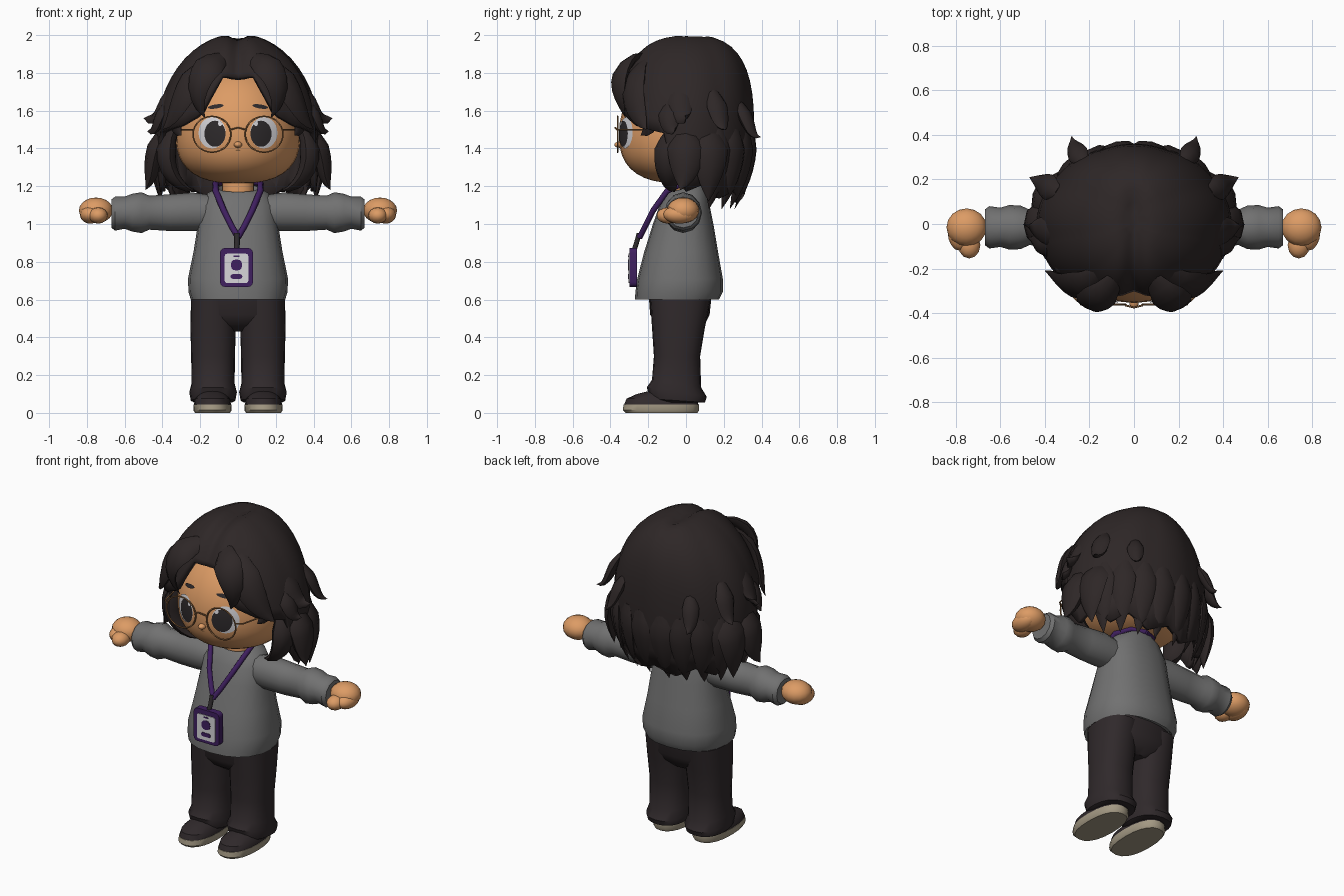
import bpy, bmesh, math
from math import sin, cos, pi, radians, exp
from mathutils import Vector
from mathutils.geometry import interpolate_bezier

cube = bpy.data.objects.get("Cube")
if cube:
    bpy.data.objects.remove(cube)


def material(name, *rgb):
    m = bpy.data.materials.new(name)
    m.use_nodes = True
    m.diffuse_color = (*rgb, 1)
    m.node_tree.nodes["Principled BSDF"].inputs["Base Color"].default_value = (*rgb, 1)
    return m


skin = material("warm skin", .72, .33, .13)
hair = material("dark brown hair", .027, .02, .02)
grey = material("grey knit", .165, .165, .165)
cloth = material("charcoal trousers", .029, .022, .024)
purple = material("purple", .05, .014, .115)
beige = material("beige sole", .37, .32, .23)
white = material("white", .68, .67, .70)
bronze = material("bronze frame", .27, .13, .05)
iris = material("dark iris", .027, .023, .025)


def finish(name, bm, mat, angle=40):
    bmesh.ops.remove_doubles(bm, verts=bm.verts, dist=.0002)
    bmesh.ops.recalc_face_normals(bm, faces=bm.faces)
    me = bpy.data.meshes.new(name)
    bm.to_mesh(me)
    bm.free()
    me.materials.append(mat)
    for p in me.polygons:
        p.use_smooth = True
    me.set_sharp_from_angle(angle=radians(angle))
    ob = bpy.data.objects.new(name, me)
    bpy.context.collection.objects.link(ob)
    return ob


def loft(name, rings, mat, caps=(True, True), angle=40):
    """Skin a list of closed rings that have equal point counts."""
    bm = bmesh.new()
    rows = [[bm.verts.new(p) for p in r] for r in rings]
    n = len(rows[0])
    for a, b in zip(rows, rows[1:]):
        for i in range(n):
            j = (i + 1) % n
            bm.faces.new((a[i], a[j], b[j], b[i]))
    for cap, row in zip(caps, (rows[0], rows[-1])):
        if cap:
            bm.faces.new(row)
    return finish(name, bm, mat, angle)


def oval(c, u, v, n=20, power=1.0):
    """Ring around c with half axes u and v; power below one squares it off."""
    c, u, v = Vector(c), Vector(u), Vector(v)
    pts = []
    for i in range(n):
        a = 2 * pi * i / n
        x, y = cos(a), sin(a)
        pts.append(c + u * math.copysign(abs(x) ** power, x) + v * math.copysign(abs(y) ** power, y))
    return pts


def level(z, cx, half, front, back, tilt=0, power=.85):
    """Horizontal ring; tilt raises its back."""
    return oval((cx, (front + back) / 2, z), (half, 0, 0), (0, (back - front) / 2, tilt), 20, power)


def ball(name, c, size, mat, segs=16):
    bm = bmesh.new()
    bmesh.ops.create_uvsphere(bm, u_segments=segs, v_segments=segs // 2 + 2, radius=1)
    for v in bm.verts:
        v.co = Vector(c) + v.co * Vector(size)
    return finish(name, bm, mat)


def tube(name, pts, r, mat, cyclic=False):
    cu = bpy.data.curves.new(name, "CURVE")
    cu.dimensions = "3D"
    cu.bevel_depth, cu.bevel_resolution = r, 1
    cu.use_fill_caps = True
    sp = cu.splines.new("POLY")
    sp.points.add(len(pts) - 1)
    for p, co in zip(sp.points, pts):
        p.co = (*co, 1)
    sp.use_cyclic_u = cyclic
    cu.materials.append(mat)
    ob = bpy.data.objects.new(name, cu)
    bpy.context.collection.objects.link(ob)


def box(name, c, size, mat, bevel):
    bm = bmesh.new()
    bmesh.ops.create_cube(bm, size=1)
    for v in bm.verts:
        v.co = Vector(c) + v.co * Vector(size)
    edges = [e for e in bm.edges if abs(e.verts[0].co.y - e.verts[1].co.y) > size[1] / 2]
    bmesh.ops.bevel(bm, geom=edges, offset=bevel, segments=3, affect="EDGES", profile=.5)
    return finish(name, bm, mat)


def lock(name, ctrl, width, depth):
    """Tapered clump of hair along a four-point Bezier."""
    pts = interpolate_bezier(*[Vector(p) for p in ctrl], 9)
    rings = []
    for i, p in enumerate(pts):
        t = i / 8
        tan = (pts[min(i + 1, 8)] - pts[max(i - 1, 0)]).normalized()
        side = tan.cross(Vector((p.x, p.y, .05))).normalized()
        k = min(1, .5 + 2 * t) * (1 - t ** 2.5) + .01
        rings.append(oval(p, side * width * k, side.cross(tan) * depth * k, 8))
    loft(name, rings, hair, angle=50)


# Head: round skull, squarer jaw
HC, HX, HY, HUP, HDOWN = Vector((0, -.02, 1.48)), .33, .335, .36, .265


def girth(z):
    u, p = ((z - HC.z) / HUP, 2) if z > HC.z else ((HC.z - z) / HDOWN, 2.6)
    return max(1 - u ** p, 0) ** (1 / p)


rows = [HC.z + (HUP if a > 0 else HDOWN) * sin(a) for a in (pi * (k / 20 - .5) * .99 for k in range(21))]
loft("head", [oval((0, HC.y, z), (HX * girth(z), 0, 0), (0, HY * girth(z), 0), 32) for z in rows], skin)


def face_y(x, z):
    return HC.y - HY * math.sqrt(max(girth(z) ** 2 - (x / HX) ** 2, 0))


def decal(name, cx, cz, rx, rz, mat, lift, tilt=0):
    """Thin oval patch that follows the face."""
    rings = []
    for k in (1, .75, .5, .25, .01):
        ring = oval((cx, 0, cz), (rx * k, 0, tilt * k), (0, 0, rz * k), 24)
        rings.append([Vector((p.x, face_y(p.x, p.z) - lift, p.z)) for p in ring])
    loft(name, rings, mat, (False, True))


ball("nose", (0, -.35, 1.42), (.022, .03, .017), skin, 12)
loft("neck", [level(z, 0, .085, -.08, .09) for z in (1.1, 1.3)], skin)

# Hair shell: hem height follows the angle from the front
HEM = [(0, 1.79), (14, 1.78), (21, 1.68), (28, 1.58), (45, 1.52), (72, 1.48),
       (79, 1.25), (90, 1.2), (130, 1.16), (180, 1.13)]


def hem(deg):
    for (a, za), (b, zb) in zip(HEM, HEM[1:]):
        if deg <= b:
            return za + (zb - za) * (deg - a) / (b - a)
    return HEM[-1][1]


def hair_point(deg, z):
    u = (z - 1.45) / .55
    a = radians(deg)
    if u > 0:
        p = 2.5 if cos(a) > 0 else 3
        rx = (1 - min(u, 1) ** 2) ** .5
        ry = (1 - min(u, 1) ** p) ** (1 / p)
    else:
        rx, ry = 1 - .2 * u * u, 1 - .5 * u * u
    x = .43 * rx * sin(a)
    y = -(.375 if cos(a) > 0 else .355) * ry * cos(a)
    part = exp(-(x / .045) ** 2) * (1 if y < .1 else .3)
    clump = 1 + .018 * abs(sin(4.5 * a)) - .07 * part * (y < 0)
    return Vector((x * clump, y * clump, z + (.008 - .034 * part) * max(u, 0)))


N, ROWS = 80, 15
rings = []
for r in range(ROWS + 1):
    t = max(r / ROWS, .03)
    ring = []
    for i in range(N):
        deg = i * 360 / N
        fold = min(deg, 360 - deg)
        low = hem(fold) + (.03 * (abs(i % 8 - 4) / 2 - 1) if fold > 79 else 0)
        ring.append(hair_point(deg, 2 - (2 - low) * t * t))
    rings.append(ring)
shell = loft("hair_shell", rings, hair, (True, False), 50)
solid = shell.modifiers.new("thickness", "SOLIDIFY")
solid.thickness, solid.offset = .03, -1

LOCKS = {
    "fringe": ([(.08, -.24, 1.88), (.19, -.39, 1.85), (.26, -.37, 1.69), (.175, -.32, 1.56)], .085, .032),
    "temple_lock": ([(.14, -.22, 1.86), (.3, -.34, 1.74), (.32, -.25, 1.56), (.4, -.21, 1.5)], .09, .035),
    "cheek_lock": ([(.26, -.2, 1.7), (.37, -.22, 1.6), (.33, -.16, 1.5), (.3, -.24, 1.47)], .08, .03),
    "upper_flick": ([(.33, -.04, 1.75), (.42, -.04, 1.6), (.42, -.02, 1.53), (.5, .0, 1.56)], .07, .03),
    "lower_flick": ([(.36, -.08, 1.65), (.44, -.1, 1.55), (.42, -.08, 1.48), (.48, -.06, 1.49)], .06, .03),
    "front_hanging_lock": ([(.34, -.06, 1.5), (.43, -.12, 1.35), (.36, -.1, 1.2), (.22, -.06, 1.17)], .08, .055),
    "side_hanging_lock": ([(.38, 0, 1.5), (.47, .0, 1.36), (.44, 0, 1.25), (.49, -.03, 1.18)], .1, .055),
    "rear_hanging_lock": ([(.36, .12, 1.5), (.44, .14, 1.36), (.42, .12, 1.25), (.41, .12, 1.12)], .1, .045),
    "rear_side_flick": ([(.34, .14, 1.7), (.41, .18, 1.6), (.4, .18, 1.5), (.47, .21, 1.5)], .06, .03),
    "back_flick": ([(.22, .27, 1.65), (.27, .34, 1.55), (.27, .33, 1.46), (.28, .395, 1.46)], .05, .03),
}
for s, tag in ((1, "left"), (-1, "right")):
    for key, (ctrl, w, d) in LOCKS.items():
        lock(f"{tag}_{key}", [(s * x, y, z) for x, y, z in ctrl], w, d)
    # Ragged back hem
    for k, deg in enumerate((118, 136, 153, 170)):
        ctrl = [hair_point(s * deg, z) * f + Vector((0, 0, z * (1 - f)))
                for z, f in ((1.5, .96), (1.36, 1.01), (1.22, 1), (1.08, .94))]
        lock(f"{tag}_back_hem_lock_{k}", ctrl, .08, .03)

    # Eyes, brows and glasses
    decal(f"{tag}_eye_white", s * .137, 1.483, .072, .083, white, .003)
    decal(f"{tag}_iris", s * .122, 1.478, .056, .069, iris, .006)
    decal(f"{tag}_eye_glint", s * .095, 1.532, .011, .013, white, .009)
    decal(f"{tag}_brow", s * .118, 1.622, .042, .011, iris, .005, -s * .006)
    tube(f"{tag}_lens_rim", oval((s * .138, -.362, 1.475), (.1, 0, 0), (0, 0, .095), 28), .0045, bronze, True)
    tube(f"{tag}_temple_arm", [(s * .236, -.36, 1.5), (s * .27, -.33, 1.5), (s * .34, -.04, 1.5)], .0045, bronze)

    # Sleeve with gathered cuff: x, centre z, half height, half depth
    rows = [(.12, 1.06, .09, .08), (.24, 1.065, .102, .09), (.36, 1.06, .097, .085), (.47, 1.06, .09, .08),
            (.51, 1.06, .108, .098), (.56, 1.06, .1, .1), (.6, 1.06, .085, .088), (.65, 1.055, .09, .095),
            (.67, 1.055, .075, .08)]
    loft(f"{tag}_sleeve", [oval((s * x, -.015, z), (0, d, 0), (0, 0, h), 12) for x, z, h, d in rows], grey)

    # Hand: mitten fist and thumb
    ball(f"{tag}_hand", (s * .752, -.015, 1.072), (.09, .085, .068), skin)
    ball(f"{tag}_fingers", (s * .782, -.035, 1.05), (.055, .085, .048), skin)
    ball(f"{tag}_thumb", (s * .74, -.095, 1.045), (.05, .06, .043), skin, 12)

    # Trouser leg with rolled hem: z, half width, front, back, tilt
    rows = [(.055, .1, -.15, .08, 0), (.065, .118, -.19, .1, -.01), (.11, .126, -.208, .11, -.025),
            (.155, .114, -.18, .08, -.02), (.3, .116, -.17, .075, 0), (.45, .12, -.18, .1, 0),
            (.6, .117, -.19, .13, 0)]
    loft(f"{tag}_trouser_leg", [level(z, s * .132, w, f, b, t) for z, w, f, b, t in rows], cloth)

    # Shoe
    rows = [(0, .093, -.32, .06), (.015, .102, -.335, .07), (.045, .1, -.33, .07)]
    loft(f"{tag}_shoe_sole", [level(z, s * .135, w, f, b) for z, w, f, b in rows], beige)
    rows = [(.045, .098, -.327, .065), (.075, .093, -.315, .06), (.1, .07, -.26, .05), (.12, .05, -.18, .04)]
    loft(f"{tag}_shoe_upper", [level(z, s * .135, w, f, b) for z, w, f, b in rows], cloth)

    # Lanyard strap
    strap = [(0, .1, 1.215), (.08, .07, 1.22), (.12, -.02, 1.215), (.118, -.1, 1.175),
             (.075, -.175, 1.07), (.035, -.215, .99), (0, -.245, .93)]
    tube(f"{tag}_lanyard_strap", [(s * x, y, z) for x, y, z in strap], .017, purple)

tube("glasses_bridge", [(-.04, -.365, 1.5), (0, -.375, 1.51), (.04, -.365, 1.5)], .0045, bronze)
decal("mouth", 0, 1.39, .014, .004, bronze, .003)

# Trouser seat
rows = [(.43, .1, -.1, .06), (.47, .2, -.16, .1), (.52, .245, -.19, .125), (.66, .245, -.2, .14)]
loft("trouser_seat", [level(z, 0, w, f, b) for z, w, f, b in rows], cloth)

# Sweater body: collar dips at the front
rows = [(.62, .235, -.24, .16, 0), (.6, .25, -.27, .175, 0), (.64, .262, -.268, .195, 0),
        (.71, .265, -.258, .195, 0), (.85, .236, -.222, .17, 0), (1, .212, -.175, .145, 0),
        (1.1, .2, -.14, .125, 0), (1.165, .16, -.105, .11, .01), (1.19, .105, -.088, .1, .02),
        (1.17, .088, -.075, .09, .02)]
loft("sweater", [level(z, 0, w, f, b, t) for z, w, f, b, t in rows], grey)

# Identity badge
tube("badge_clip", [(-.005, -.248, .95), (-.005, -.262, .9), (-.008, -.275, .86)], .015, iris)
box("badge_holder", (-.008, -.28, .77), (.175, .04, .205), purple, .025)
box("badge_card", (-.008, -.301, .765), (.125, .006, .155), white, .012)
box("badge_slot", (-.008, -.304, .83), (.032, .006, .008), purple, .003)
box("badge_portrait", (-.008, -.304, .783), (.06, .006, .058), purple, .026)
box("badge_caption", (-.008, -.304, .722), (.062, .006, .024), purple, .01)
